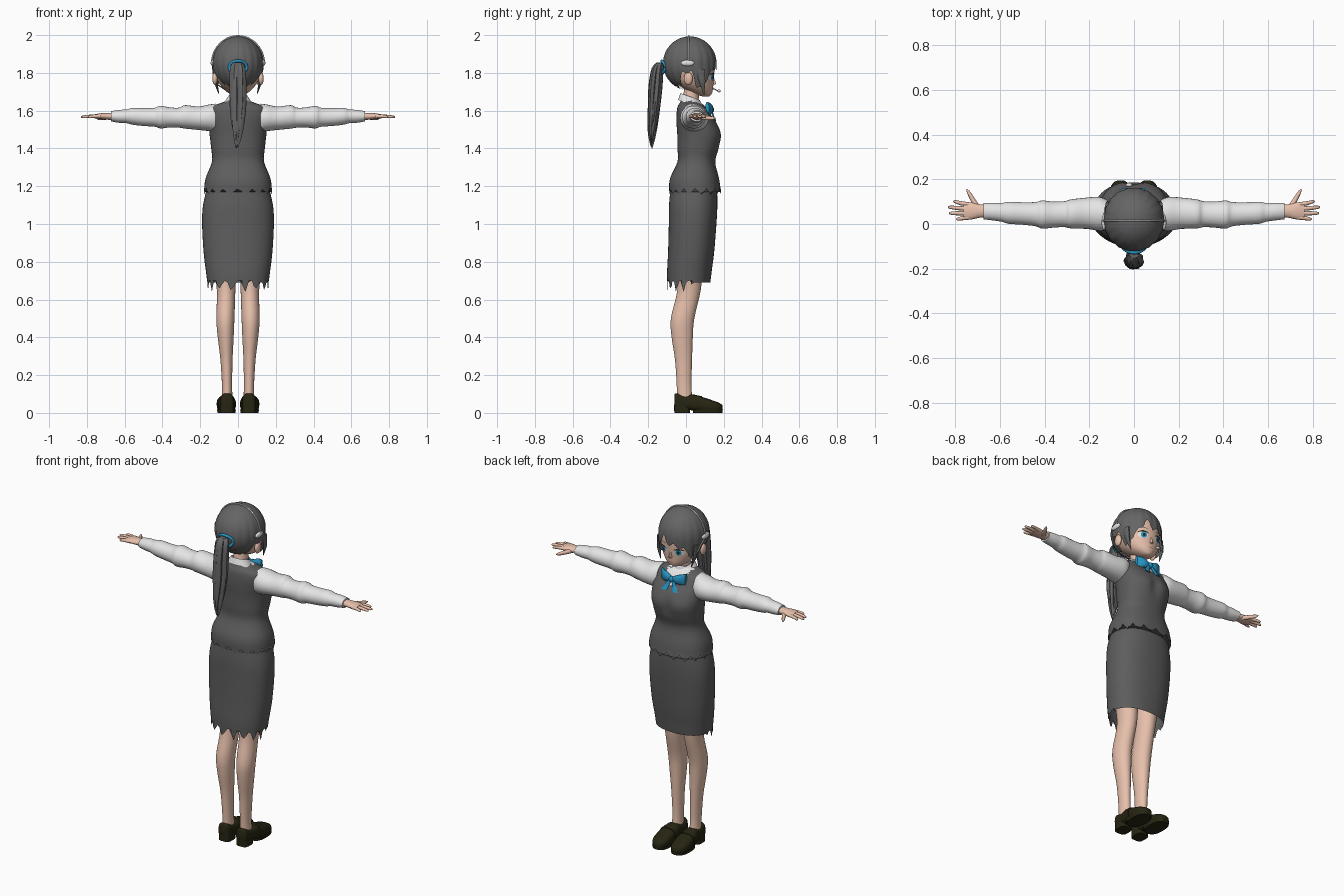
import bpy, bmesh, math
from math import sin, cos, pi, radians, exp
from mathutils import Vector
from mathutils.bvhtree import BVHTree

if "Cube" in bpy.data.objects:
    bpy.data.objects.remove(bpy.data.objects["Cube"], do_unlink=True)


def material(name, r, g, b):
    m = bpy.data.materials.new(name)
    m.use_nodes = True
    m.diffuse_color = (r, g, b, 1)
    bsdf = next(n for n in m.node_tree.nodes if n.type == "BSDF_PRINCIPLED")
    bsdf.inputs["Base Color"].default_value = (r, g, b, 1)
    bsdf.inputs["Roughness"].default_value = 0.8
    return m


HAIR = material("hair grey", .13, .13, .13)
SUIT = material("suit grey", .11, .11, .11)
WHITE = material("white cloth", .78, .78, .78)
SKIN = material("skin", .82, .54, .42)
BLUE = material("ribbon blue", .02, .30, .55)
SHOE = material("shoe brown", .02, .018, .006)
LIP = material("lip red", .55, .18, .15)


def finish(name, bm, *mats, angle=40):
    bmesh.ops.recalc_face_normals(bm, faces=bm.faces)
    me = bpy.data.meshes.new(name)
    bm.to_mesh(me)
    bm.free()
    for m in mats:
        me.materials.append(m)
    ob = bpy.data.objects.new(name, me)
    bpy.context.collection.objects.link(ob)
    bpy.ops.object.select_all(action="DESELECT")
    ob.select_set(True)
    bpy.context.view_layer.objects.active = ob
    bpy.ops.object.shade_smooth_by_angle(angle=radians(angle))
    return ob


def skin_rings(bm, rings):
    vs = [[bm.verts.new(p) for p in ring] for ring in rings]
    n = len(vs[0])
    for a, b in zip(vs, vs[1:]):
        for i in range(n):
            j = (i + 1) % n
            bm.faces.new((a[i], a[j], b[j], b[i]))
    return vs


def smooth_path(secs, steps):
    # Catmull-Rom through the key sections
    pts = [Vector(s) for s in secs]
    pts = [pts[0]] + pts + [pts[-1]]
    out = []
    for a, b, c, d in zip(pts, pts[1:], pts[2:], pts[3:]):
        for k in range(steps):
            t = k / steps
            out.append(.5 * (2 * b + (c - a) * t + (2 * a - 5 * b + 4 * c - d) * t * t
                             + (3 * b - a - 3 * c + d) * t ** 3))
    return out + [pts[-1]]


def loft(name, axis, secs, mat, seg=28, steps=4, power=2, caps=True, mod=None, rule=None):
    """Sections are (position on axis, centre 1, centre 2, radius 1, radius 2)."""
    bm = bmesh.new()
    rings = []
    path = smooth_path(secs, steps)
    for k, (t, c1, c2, r1, r2) in enumerate(path):
        ring = []
        for i in range(seg):
            a = 2 * pi * i / seg
            u, v = cos(a), sin(a)
            u = math.copysign(abs(u) ** (2 / power), u) * r1 + c1
            v = math.copysign(abs(v) ** (2 / power), v) * r2 + c2
            p = Vector({"x": (t, u, v), "y": (u, t, v), "z": (u, v, t)}[axis])
            ring.append(mod(p, i, k / (len(path) - 1)) if mod else p)
        rings.append(ring)
    vs = skin_rings(bm, rings)
    if caps:
        bm.faces.new(vs[0])
        bm.faces.new(vs[-1])
    mats = mat if isinstance(mat, tuple) else (mat,)
    if rule:
        for f in bm.faces:
            f.material_index = rule(f.calc_center_median())
    return finish(name, bm, *mats)


def ball(name, loc, size, mat):
    bm = bmesh.new()
    bmesh.ops.create_uvsphere(bm, u_segments=20, v_segments=12, radius=1)
    bmesh.ops.scale(bm, vec=size, verts=bm.verts)
    bmesh.ops.translate(bm, vec=loc, verts=bm.verts)
    return finish(name, bm, mat)


def tube(name, pts, r, mat):
    cu = bpy.data.curves.new(name, "CURVE")
    cu.dimensions = "3D"
    cu.bevel_depth, cu.bevel_resolution = r, 2
    sp = cu.splines.new("POLY")
    sp.points.add(len(pts) - 1)
    for q, p in zip(sp.points, pts):
        q.co = (*p, 1)
    cu.materials.append(mat)
    ob = bpy.data.objects.new(name, cu)
    bpy.context.collection.objects.link(ob)
    return ob


# Vest with a white shirt opening at the neck
def vest_hem(p, i, t):
    if t == 0:
        p.z += .02 * (i % 4 == 0) - .015 * (i % 4 == 2)
    if p.y > .1:  # soft dip between the bust halves
        p.y -= .015 * exp(-(p.x / .03) ** 2) * exp(-((p.z - 1.46) / .05) ** 2)
    return p


loft("vest", "z", [(1.17, 0, .048, .18, .137), (1.24, 0, .045, .172, .13), (1.33, 0, .055, .138, .10),
     (1.4, 0, .065, .142, .11), (1.47, 0, .072, .15, .118), (1.53, 0, .058, .155, .108),
     (1.58, 0, .04, .158, .09), (1.62, 0, .03, .14, .075), (1.645, 0, .022, .08, .053),
     (1.66, 0, .02, .05, .045)], (SUIT, WHITE), seg=64, power=2.3, mod=vest_hem,
     rule=lambda c: int(c.y > .03 and c.z > 1.55 + abs(c.x) * 1.3))


# Pencil skirt with a ragged back hem
def skirt_hem(p, i, t):
    if t == 1 and p.y < .04:
        p.z += .03 * (i % 4 == 0) - .03 * (i % 4 == 2) - .01 * (i % 3)
    return p


loft("skirt", "z", [(1.2, 0, .042, .162, .122), (1.1, 0, .038, .185, .128), (1, 0, .035, .19, .126),
     (.85, 0, .027, .182, .122), (.75, 0, .018, .17, .118), (.69, 0, .015, .162, .114)],
     SUIT, seg=64, power=2.3, caps=False, mod=skirt_hem)


# Collar and neck
def collar_tilt(p, i, t):
    p.z -= .35 * (p.y - .02)
    return p


loft("neck", "z", [(1.58, 0, .025, .045, .045), (1.66, 0, .025, .04, .042), (1.74, 0, .04, .042, .045)], SKIN)
loft("collar", "z", [(1.635, 0, .022, .078, .064), (1.655, 0, .022, .064, .058), (1.675, 0, .022, .051, .052)],
     WHITE, caps=False, mod=collar_tilt)

# Ribbon bow
for s, side in ((1, "left"), (-1, "right")):
    loft(side + "_bow_loop", "x", [(0, .132, 1.605, .008, .012), (s * .04, .128, 1.61, .016, .028),
         (s * .078, .112, 1.612, .01, .036)], BLUE, seg=14)
    loft(side + "_bow_tail", "z", [(1.605, s * .005, .135, .008, .005), (1.575, s * .022, .143, .014, .005),
         (1.545, s * .035, .157, .018, .004)], BLUE, seg=10)
ball("bow_knot", (0, .136, 1.605), (.015, .013, .017), BLUE)

# Legs, shoes, sleeves and hands
for s, side in ((1, "left"), (-1, "right")):
    loft(side + "_leg", "z", [(1.05, s * .085, .035, .08, .085), (.8, s * .072, .022, .062, .07),
         (.65, s * .063, .016, .049, .062), (.5, s * .067, -.018, .048, .062), (.4, s * .065, -.02, .042, .056),
         (.28, s * .061, -.013, .032, .045), (.14, s * .058, -.01, .027, .039), (.05, s * .058, -.005, .03, .042)], SKIN)
    loft(side + "_shoe", "y", [(-.062, s * .058, .06, .02, .035), (-.05, s * .058, .058, .034, .046),
         (0, s * .058, .055, .038, .036), (.035, s * .06, .055, .042, .043), (.09, s * .062, .043, .049, .04),
         (.15, s * .062, .032, .047, .031), (.18, s * .06, .027, .034, .024), (.194, s * .059, .023, .016, .016)],
         SHOE, power=2.8)
    loft(side + "_heel", "z", [(0, s * .058, -.02, .037, .042), (.045, s * .058, -.022, .036, .041)], SHOE, power=3.5)
    loft(side + "_sole", "z", [(0, s * .061, .115, .047, .078), (.018, s * .061, .115, .05, .08)], SHOE, power=2.6)
    loft(side + "_shoe_strap", "y", [(.055, s * .061, .052, .047, .042), (.085, s * .062, .046, .051, .042)], SHOE, power=2.8)

    loft(side + "_sleeve", "x", [(s * .12, .04, 1.562, .068, .075), (s * .155, .045, 1.562, .076, .07),
         (s * .21, .048, 1.56, .07, .062), (s * .28, .045, 1.567, .065, .062), (s * .31, .044, 1.563, .058, .053),
         (s * .36, .042, 1.564, .058, .053), (s * .41, .042, 1.566, .063, .06), (s * .44, .044, 1.565, .054, .05),
         (s * .5, .047, 1.566, .05, .047), (s * .56, .05, 1.57, .049, .044), (s * .59, .052, 1.57, .042, .036),
         (s * .63, .055, 1.57, .039, .034), (s * .672, .057, 1.57, .036, .027)], WHITE)
    loft(side + "_palm", "x", [(s * .64, .057, 1.57, .026, .02), (s * .69, .058, 1.57, .03, .018),
         (s * .73, .058, 1.571, .038, .015), (s * .762, .057, 1.57, .034, .01)], SKIN, seg=20)
    for name, y0, y1, x1 in (("index", .086, .1, .808), ("middle", .067, .075, .832),
                             ("ring", .048, .048, .826), ("little", .03, .022, .795)):
        loft(f"{side}_{name}_finger", "x", [(s * .73, y0, 1.57, .01, .01), (s * (x1 * .5 + .37), (y0 + y1) / 2, 1.57, .0095, .009),
             (s * (x1 - .008), y1, 1.567, .007, .007), (s * x1, y1, 1.566, .002, .002)], SKIN, seg=10, steps=2)
    loft(side + "_thumb", "y", [(.055, s * .69, 1.566, .017, .013), (.1, s * .715, 1.562, .013, .012),
         (.14, s * .738, 1.56, .009, .009), (.156, s * .746, 1.56, .002, .002)], SKIN, seg=10, steps=3)

# Head and nose
head = loft("head", "z", [(1.676, 0, .105, .012, .018), (1.684, 0, .095, .034, .038), (1.705, 0, .075, .066, .066),
            (1.74, 0, .05, .097, .095), (1.78, 0, .04, .115, .108), (1.84, 0, .035, .119, .115),
            (1.9, 0, .03, .105, .105), (1.95, 0, .03, .06, .06)], SKIN, seg=40)
loft("nose", "z", [(1.737, 0, .135, .009, .01), (1.743, 0, .145, .009, .014), (1.775, 0, .142, .005, .006)], SKIN, seg=10)

# Painted face details laid on the head as thin plates
bvh = BVHTree.FromObject(head, bpy.context.evaluated_depsgraph_get())


def face_plate(name, x, z, rx, rz, mat, off, bend=0):
    bm = bmesh.new()
    rings = []
    for k in (.01, .35, .7, 1):
        ring = []
        for i in range(20):
            u = cos(i * pi / 10) * k
            px, pz = x + rx * u, z + rz * sin(i * pi / 10) * k - bend * u * u
            hit = bvh.ray_cast(Vector((px, 1, pz)), Vector((0, -1, 0)))[0]
            ring.append((px, hit.y + off, pz))
        rings.append(ring)
    vs = skin_rings(bm, rings)
    bm.faces.new(vs[0])
    finish(name, bm, mat)


for s, side in ((1, "left"), (-1, "right")):
    face_plate(side + "_eye_white", s * .05, 1.776, .026, .017, WHITE, .002)
    face_plate(side + "_iris", s * .048, 1.777, .016, .018, BLUE, .004)
    face_plate(side + "_pupil", s * .048, 1.777, .007, .009, SHOE, .005)
    face_plate(side + "_lash", s * .052, 1.797, .029, .004, SHOE, .006, .008)
    face_plate(side + "_brow", s * .05, 1.82, .025, .0025, HAIR, .003, .006)
    ball(side + "_ear", (s * .122, .012, 1.77), (.014, .024, .034), SKIN)
face_plate("mouth", 0, 1.712, .015, .0025, LIP, .003)

# Hair cap, shaped from the crown down to a jagged hem
HEM = ((0, 1.825), (25, 1.815), (45, 1.785), (60, 1.715), (75, 1.74), (88, 1.81), (105, 1.80), (122, 1.74), (180, 1.705))


def hem_height(deg):
    d = abs(deg)
    for (a, za), (b, zb) in zip(HEM, HEM[1:]):
        if d <= b:
            z = za + (zb - za) * (d - a) / (b - a)
            break
    return z + .045 * exp(-((deg - 18) / 8) ** 2)


bm = bmesh.new()
SEG, ROWS = 120, 22
rings = []
for k in range(ROWS + 1):
    ring = []
    for i in range(SEG):
        deg = i * 360 / SEG - 180
        a = radians(deg)
        low = hem_height(deg) + .014 * (abs(i % 8 - 4) / 2 - 1)
        end = math.acos(max(-.99, (low - 1.85) / .143))
        phi = .02 + (end - .02) * k / ROWS
        d = -cos(phi)
        front = min(1, max(0, .5 + cos(a)))
        r = sin(phi) if d < 0 else (1 - .12 * d * d) * front + sin(phi) * (1 - front)
        r *= 1 + .022 * (abs(sin(a * 9)) - .6) * sin(phi) ** 2
        ring.append((.135 * r * sin(a), .02 + .142 * r * cos(a), 1.85 - .143 * d))
    rings.append(ring)
vs = skin_rings(bm, rings)
bm.faces.new(vs[0])
finish("hair_cap", bm, HAIR, angle=60)


# Loose locks and ponytail
def strands(p, i, t):
    return p + Vector((.004 * (i % 3 - 1), .003 * (i % 2), -.02 * t * (i % 4)))


for s, side in ((1, "left"), (-1, "right")):
    loft(side + "_side_lock", "z", [(1.82, s * .118, .075, .012, .025), (1.76, s * .118, .085, .009, .018),
         (1.72, s * .11, .09, .006, .01), (1.685, s * .1, .095, .001, .002)], HAIR, seg=10)
    loft(side + "_ponytail_wisp", "z", [(1.75, s * .015, -.165, .022, .02), (1.6, s * .025, -.176, .017, .016),
         (1.51, s * .022, -.17 - s * .015, .002, .002)], HAIR, seg=10)
loft("ponytail", "z", [(1.855, 0, -.138, .02, .018), (1.83, 0, -.152, .037, .03), (1.75, 0, -.162, .042, .036),
     (1.65, 0, -.17, .041, .032), (1.56, -.003, -.178, .032, .026), (1.5, -.005, -.183, .018, .017),
     (1.46, -.007, -.184, .003, .003)], HAIR, seg=24, mod=strands)
tube("hair_tie", [(.046 * cos(i * pi / 12), -.128 + .018 * cos(i * pi / 12) ** 2, 1.83 + .034 * sin(i * pi / 12))
     for i in range(25)], .008, BLUE)

# Headset
tube("headset_band", [(.139 * cos(i * pi / 24), .015, 1.85 + .146 * sin(i * pi / 24)) for i in range(25)], .004, WHITE)
for s, side in ((1, "left"), (-1, "right")):
    ball(side + "_earpiece", (s * .134, .008, 1.852), (.011, .036, .016), WHITE)
tube("microphone_boom", [(-.136, .02, 1.845), (-.13, .07, 1.785), (-.105, .12, 1.735), (-.07, .153, 1.712),
     (-.03, .172, 1.705)], .003, WHITE)
ball("microphone", (-.022, .175, 1.705), (.014, .009, .008), WHITE)
